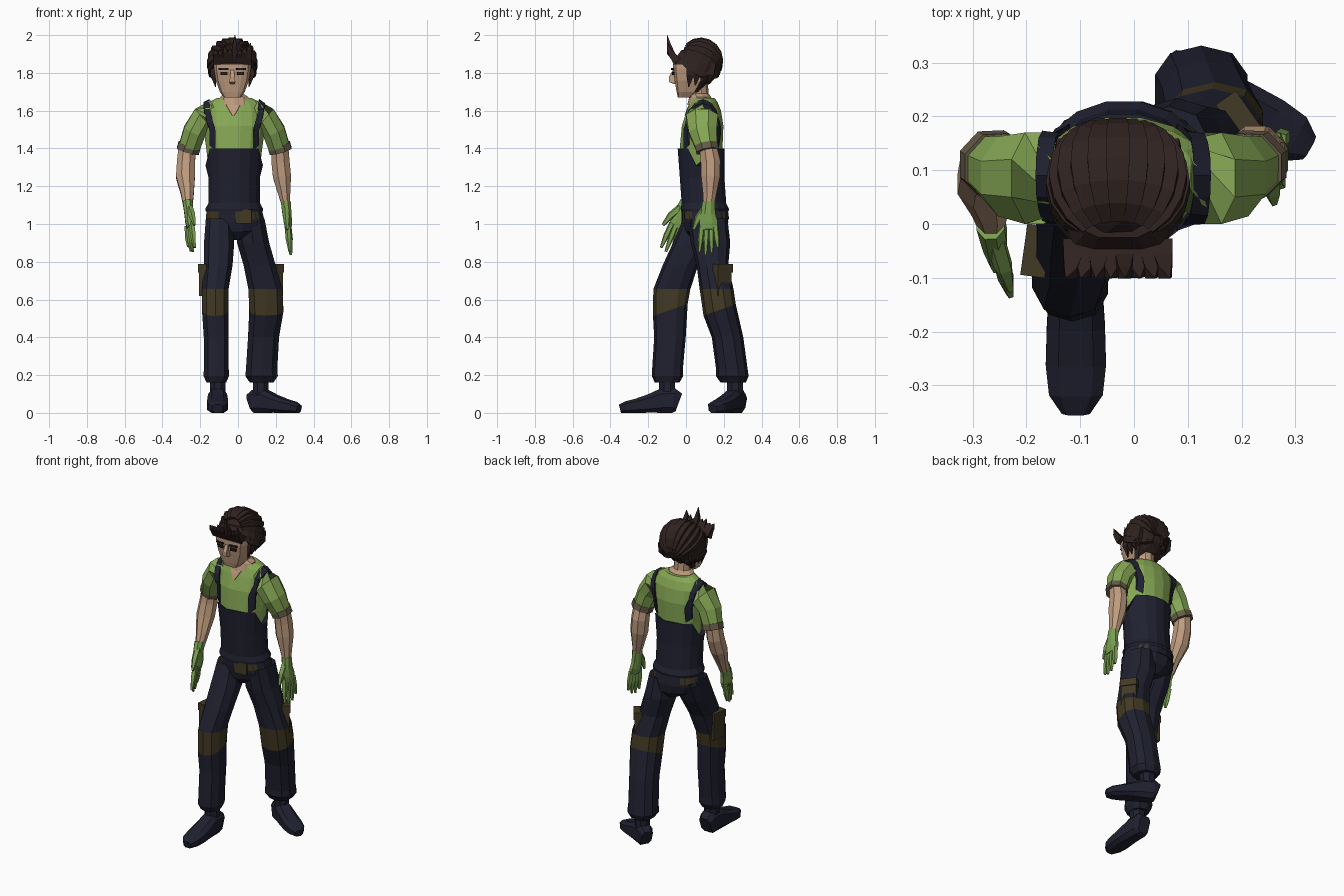
import bpy, bmesh, math, random
from math import sin, cos, pi, radians, copysign
from mathutils import Vector, Matrix
from mathutils.bvhtree import BVHTree

random.seed(4)
if "Cube" in bpy.data.objects:
    bpy.data.objects.remove(bpy.data.objects["Cube"], do_unlink=True)


def material(name, colour):
    mat = bpy.data.materials.new(name)
    mat.use_nodes = True
    mat.diffuse_color = (*colour, 1)
    shader = mat.node_tree.nodes["Principled BSDF"]
    shader.inputs["Base Color"].default_value = (*colour, 1)
    shader.inputs["Roughness"].default_value = .9
    return mat


SKIN = material("skin", (.52, .33, .21))
SHIRT = material("shirt green", (.24, .39, .09))
GLOVE = material("glove green", (.19, .34, .08))
NAVY = material("navy cloth", (.014, .015, .029))
BROWN = material("brown patch", (.055, .041, .017))
HAIR = material("dark brown hair", (.028, .016, .014))
HEM = material("sleeve hem", (.13, .105, .065))
EYE = material("eye dark", (.015, .01, .009))


def tube(bm, rings, n=8, flat=False, power=2):
    """Loft rings (x, y, z, rx, ry, tilt) along their path."""
    pts = [Vector(r[:3]) for r in rings]
    loops = []
    squash = lambda c: copysign(abs(c) ** (2 / power), c)
    grow = 1 / squash(cos(pi / n))
    for i, ring in enumerate(rings):
        u, v = Vector((1, 0, 0)), Vector((0, 1, 0))
        if not flat:
            t = (pts[min(i + 1, len(pts) - 1)] - pts[max(i - 1, 0)]).normalized()
            ref = v if abs(t.x) > .85 else u
            u = (ref - t * ref.dot(t)).normalized()
            v = t.cross(u)
        loop = []
        for k in range(n):
            a = 2 * pi * (k + .5) / n
            p = pts[i] + grow * (u * ring[3] * squash(cos(a)) + v * ring[4] * squash(sin(a)))
            if len(ring) > 5:
                p.z += ring[5] * (p.y - pts[i].y)
            loop.append(bm.verts.new(p))
        loops.append(loop)
    for low, high in zip(loops, loops[1:]):
        for k in range(n):
            j = (k + 1) % n
            bm.faces.new((low[k], low[j], high[j], high[k]))
    bm.faces.new(loops[0][::-1])
    bm.faces.new(loops[-1])
    return loops


def box(bm, centre, size, yaw=0):
    place = Matrix.Translation(centre) @ Matrix.Rotation(radians(yaw), 4, 'Z')
    bmesh.ops.create_cube(bm, size=1, matrix=place @ Matrix.Diagonal((*size, 1)))


def make(name, bm, *mats, rule=None):
    bmesh.ops.recalc_face_normals(bm, faces=bm.faces)
    if rule:
        for f in bm.faces:
            f.material_index = int(rule(f.calc_center_median()))
    mesh = bpy.data.meshes.new(name)
    bm.to_mesh(mesh)
    bm.free()
    for m in mats:
        mesh.materials.append(m)
    obj = bpy.data.objects.new(name, mesh)
    bpy.context.collection.objects.link(obj)
    return obj


def loft(name, rings, *mats, rule=None, **options):
    bm = bmesh.new()
    tube(bm, rings, **options)
    return make(name, bm, *mats, rule=rule)


MID = -.02  # centre line of the upper body

# Shirt body and sleeves
shirt = [loft("shirt", [(MID, .085, 1.2, .125, .1), (MID, .08, 1.4, .148, .113),
                        (MID, .088, 1.52, .165, .11), (MID, .095, 1.6, .165, .09),
                        (MID, .095, 1.645, .135, .072), (MID, .09, 1.668, .09, .06)],
              SHIRT, n=16, flat=True)]
for side, s in (("right", -1), ("left", 1)):
    x = lambda d: MID + s * d
    shirt.append(loft(side + "_sleeve", [
        (x(.1), .09, 1.585, .06, .075), (x(.165), .085, 1.56, .065, .085),
        (x(.21), .09, 1.49, .06, .075), (x(.24), .11, 1.4, .056, .056)], SHIRT, n=8))
    loft(side + "_sleeve_hem", [(x(.236), .108, 1.42, .06, .06),
                                (x(.246), .114, 1.385, .06, .06)], HEM, n=8)

# Overalls body: raised bib at front and back, low under the arms
bm = bmesh.new()
top = tube(bm, [(MID, .1, 1.065, .15, .125), (MID, .1, 1.08, .153, .128),
                (MID, .095, 1.11, .137, .118), (MID, .085, 1.25, .137, .118),
                (MID, .08, 1.31, .152, .124)], n=16, flat=True)[-1]
for v in top:
    if abs(v.co.x - MID) < .13:
        v.co.z = 1.4
make("overalls_body", bm, NAVY)

# Straps and neck opening, laid on the shirt surface
verts, polys = [], []
for o in shirt:
    polys += [[len(verts) + i for i in p.vertices] for p in o.data.polygons]
    verts += [v.co.copy() for v in o.data.vertices]
surface = BVHTree.FromPolygons(verts, polys)


def band(name, mat, start, end, edges, lift):
    """Ribbon swept over the chest; edges(a) gives its two x positions."""
    bm = bmesh.new()
    rows = []
    for i in range(17):
        a = radians(start + (end - start) * i / 16)
        out = Vector((0, -cos(a), sin(a)))
        row = []
        for x in edges(a):
            core = Vector((x, .09, 1.5))
            hit = surface.ray_cast(core + out * .6, -out)[0] or core + out * .1
            row += [bm.verts.new(hit + out * lift), bm.verts.new(hit - out * .01)]
        rows.append(row)
    for a, b in zip(rows, rows[1:]):
        for i, j in ((0, 2), (2, 3), (3, 1), (1, 0)):
            bm.faces.new((a[i], a[j], b[j], b[i]))
    make(name, bm, mat)


for side, s in (("right", -1), ("left", 1)):
    def strap_edges(a):
        d = .115 + .032 * max(0, sin(a))
        return MID + s * (d - .016), MID + s * (d + .016)
    band(side + "_strap", NAVY, -48, 228, strap_edges, .012)
band("neck_opening", SKIN, 38, 78,
     lambda a: (MID - .005 - (a - .6) * .08, MID - .005 + (a - .6) * .08), .004)

# Neck and head
loft("neck", [(MID, .075, 1.63, .085, .065), (MID, .075, 1.672, .075, .055),
              (-.025, .065, 1.69, .052, .052), (-.03, .06, 1.76, .052, .052)],
     SKIN, n=10, flat=True)
HX = -.03
loft("head", [(HX, -.008, 1.67, .045, .035), (HX, .012, 1.7, .066, .062),
              (HX, .03, 1.76, .088, .09), (HX, .043, 1.82, .098, .113),
              (HX, .045, 1.845, .098, .115), (HX, .05, 1.88, .095, .105),
              (HX, .055, 1.92, .07, .08)], SKIN, HAIR, n=12, flat=True, power=4,
     rule=lambda c: c.z > 1.85 or (c.y > .06 and c.z > 1.72))
loft("nose", [(HX, -.062, 1.815, .009, .008), (HX, -.072, 1.78, .012, .018),
              (HX, -.068, 1.752, .016, .022), (HX, -.055, 1.742, .012, .01)],
     SKIN, n=4, flat=True)
bm = bmesh.new()
for s in (-1, 1):
    box(bm, (HX + s * .044, -.068, 1.797), (.036, .009, .018), s * 8)
    box(bm, (HX + s * .046, -.071, 1.82), (.052, .009, .01), s * 8)
make("eyes_and_brows", bm, EYE)

# Hair: skull cap, swept-back locks, sideburns and upright fringe
bm = bmesh.new()
centre = Vector((HX, .07, 1.848))
bmesh.ops.create_icosphere(bm, subdivisions=2, radius=1, matrix=Matrix.Translation(centre)
                           @ Matrix.Diagonal((.113, .113, .125, 1)))
tilt = Matrix.Rotation(radians(-25), 3, 'X')
for i in range(13):
    u = radians(-108 + 18 * i)
    lock = []
    for k in range(8):
        a = radians(32 + 19 * k)
        d = tilt @ Vector((sin(u) * sin(a), -cos(a), cos(u) * sin(a)))
        r = .006 + .016 * sin(pi * (k + 1) / 9)
        lock.append((*(centre + d * Vector((.112, 0, 0)).length
                       + Vector((0, 0, d.z * .008))), r, r))
    tube(bm, lock, n=4)
for s in (-1, 1):
    for k in range(4):
        y = .03 + .035 * k
        tube(bm, [(HX + s * .1, y, 1.85, .014, .024), (HX + s * .105, y - .008, 1.79, .012, .02),
                  (HX + s * .088, y - .016, 1.725 + .008 * k, .002, .002)], n=4)
for i in range(8):
    x = -.084 + .024 * i
    tip = 2 if i == 4 else 1.93 + random.random() * .05 - abs(x) * .2
    tube(bm, [(HX + x, -.045, 1.86, .018, .024), (HX + x, -.07, 1.89, .017, .017),
              (HX + x * 1.05, -.09, (tip + 1.89) / 2, .012, .012),
              (HX + x * 1.15, -.1, tip, .001, .001)], n=4)
make("hair", bm, HAIR)

# Forearms
loft("right_forearm", [(-.268, .11, 1.42, .045, .045), (-.275, .1, 1.33, .048, .05),
                       (-.278, .075, 1.25, .05, .048), (-.268, .03, 1.16, .034, .036),
                       (-.265, 0, 1.09, .024, .028)], SKIN, n=8)
loft("left_forearm", [(.22, .115, 1.42, .045, .045), (.225, .13, 1.33, .048, .052),
                      (.233, .13, 1.25, .048, .05), (.245, .125, 1.16, .032, .036),
                      (.255, .12, 1.09, .02, .027)], SKIN, n=8)


def hand(name, wrist, down, spread):
    w, d, s = Vector(wrist), Vector(down).normalized(), Vector(spread).normalized()
    at = lambda along, across: tuple(w + d * along + s * across)
    bm = bmesh.new()
    tube(bm, [(*at(-.02, 0), .026, .032), (*at(.05, .004), .024, .04),
              (*at(.09, 0), .022, .048), (*at(.13, 0), .016, .046)], n=8)
    for k in range(4):
        c = (k - 1.5) * .024
        reach = (.225, .255, .265, .25)[k]
        tube(bm, [(*at(.11, c), .013, .013), (*at(.18, c * 1.2), .013, .013),
                  (*at(reach, c * 1.35), .006, .006)], n=5)
    tube(bm, [(*at(.02, .02), .016, .018), (*at(.07, .056), .015, .016),
              (*at(.13, .08), .006, .007)], n=5)
    make(name, bm, GLOVE)


hand("right_glove", (-.265, -.005, 1.1), (.02, -.08, -.23), (.3, -.9, .2))
hand("left_glove", (.255, .12, 1.1), (.05, .0, -.5), (-.1, -1, 0))

# Hips, belt with brown sections, and buckle
loft("hips", [(-.01, .11, .915, .04, .07), (-.012, .108, .96, .13, .11),
              (-.014, .106, 1.01, .158, .118), (MID, .1, 1.09, .138, .118)],
     NAVY, n=12, flat=True)
loft("belt", [(-.016, .104, 1.025, .155, .124), (MID, .1, 1.075, .146, .122)], NAVY, BROWN,
     n=16, flat=True, rule=lambda c: .065 < abs(c.x - MID) < .14 and abs(c.y - .1) > .03)
bm = bmesh.new()
box(bm, (.03, -.017, 1.04), (.085, .009, .075), 4)
make("buckle", bm, BROWN)

# Legs with knee patches; each ring is x, y, z, rx, ry, tilt
LEGS = {
    "right": [(-.1, .09, 1.03, .07, .1), (-.1, .035, .9, .08, .1), (-.105, -.03, .78, .076, .09),
              (-.12, -.075, .655, .07, .094), (-.12, -.083, .545, .07, .088, .35),
              (-.115, -.085, .4, .066, .08), (-.115, -.098, .23, .066, .078),
              (-.115, -.098, .195, .067, .08), (-.115, -.1, .16, .052, .062)],
    "left": [(.065, .115, 1.03, .075, .1), (.08, .13, .9, .085, .1), (.115, .14, .78, .085, .08),
             (.145, .162, .655, .09, .086), (.15, .178, .545, .09, .082, .35),
             (.135, .22, .4, .082, .08), (.125, .243, .23, .083, .08),
             (.125, .245, .195, .086, .083), (.125, .25, .16, .062, .064)]}
FEET = {"right": ((-.108, -.1), 0, 1), "left": ((.12, .26), 60, .94)}
for side, rings in LEGS.items():
    loft(side + "_trouser_leg", rings, NAVY, BROWN, n=10, flat=True, power=2.4,
         rule=lambda c: abs(c.z - .6) < .035)
    (x, y), turn, size = FEET[side]
    loft(side + "_ankle", [(x, y, .08, .04, .042), (x, y, .19, .042, .042)], NAVY, n=8, flat=True)
    shoe = loft(side + "_shoe", [
        (0, .062, .055, .036, .05), (0, .035, .065, .048, .065), (0, -.03, .064, .05, .064),
        (0, -.09, .05, .054, .05), (0, -.16, .038, .056, .038), (0, -.215, .031, .05, .031),
        (0, -.25, .022, .026, .022)], NAVY, n=8, power=3.2)
    shoe.data.transform(Matrix.Translation((x, y, 0)) @ Matrix.Rotation(radians(turn), 4, 'Z')
                        @ Matrix.Scale(size, 4))

# Cargo pockets with flaps on the outer thighs
for side, x, y, yaw in (("right", -.182, -.05, -8), ("left", .198, .195, 35)):
    bm = bmesh.new()
    box(bm, (x, y, .69), (.036, .09, .14), yaw)
    box(bm, (x, y, .765), (.046, .096, .045), yaw)
    make(side + "_pocket", bm, BROWN)
